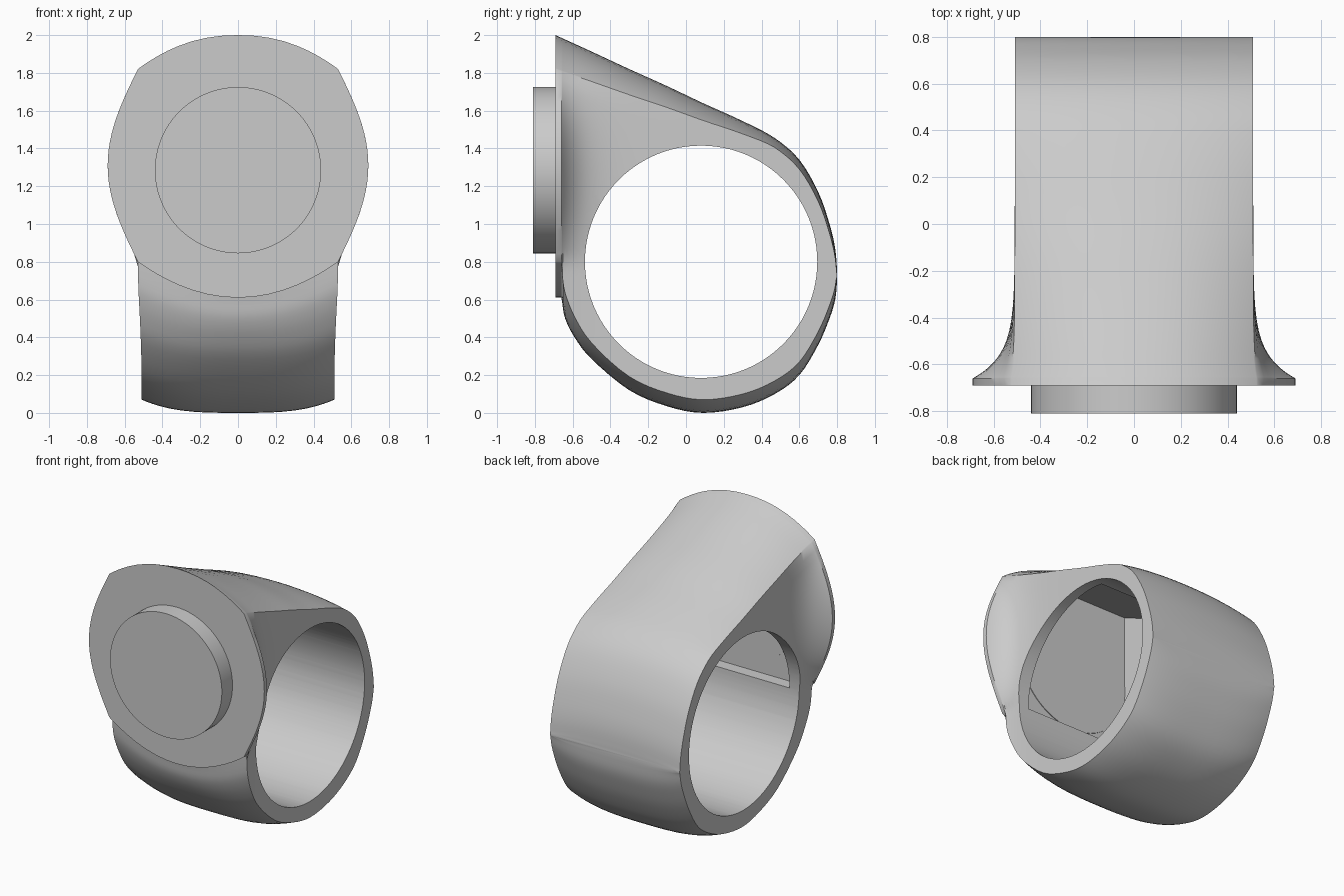
import bpy, bmesh, math
from mathutils import Vector, Matrix

if "Cube" in bpy.data.objects:
    bpy.data.objects.remove(bpy.data.objects["Cube"])

metal = bpy.data.materials.new("grey_metal")
metal.use_nodes = True
metal.diffuse_color = (0.6, 0.6, 0.6, 1)
metal.node_tree.nodes["Principled BSDF"].inputs["Base Color"].default_value = (0.6, 0.6, 0.6, 1)

HOLE_Y, HOLE_Z, HOLE_R = 0.08, 0.8, 0.615


def finish(name, bm):
    bmesh.ops.remove_doubles(bm, verts=bm.verts, dist=0.0005)
    bmesh.ops.recalc_face_normals(bm, faces=bm.faces)
    mesh = bpy.data.meshes.new(name)
    bm.to_mesh(mesh)
    bm.free()
    ob = bpy.data.objects.new(name, mesh)
    bpy.context.collection.objects.link(ob)
    mesh.materials.append(metal)
    return ob


def activate(ob):
    bpy.ops.object.select_all(action='DESELECT')
    ob.select_set(True)
    bpy.context.view_layer.objects.active = ob


def smooth(ob):
    activate(ob)
    bpy.ops.object.shade_smooth_by_angle(angle=math.radians(35))


def cylinder(name, radius, depth, centre, axis, sides=96):
    bm = bmesh.new()
    turn = Matrix.Rotation(math.pi / 2, 4, axis)
    bmesh.ops.create_cone(bm, cap_ends=True, segments=sides, radius1=radius, radius2=radius,
                          depth=depth, matrix=Matrix.Translation(centre) @ turn)
    return finish(name, bm)


def prism(name, outline, half_width):
    bm = bmesh.new()
    face = bm.faces.new([bm.verts.new((-half_width, y, z)) for y, z in outline])
    out = bmesh.ops.extrude_face_region(bm, geom=[face])
    bmesh.ops.translate(bm, vec=(2 * half_width, 0, 0),
                        verts=[v for v in out["geom"] if isinstance(v, bmesh.types.BMVert)])
    return finish(name, bm)


def cut(ob, cutter):
    cutter.hide_render = True
    mod = ob.modifiers.new("cut", 'BOOLEAN')
    mod.operation, mod.solver, mod.object = 'DIFFERENCE', 'EXACT', cutter
    activate(ob)
    bpy.ops.object.modifier_apply(modifier=mod.name)
    bpy.data.objects.remove(cutter)


def spline(points, steps):
    pts = [Vector(p) for p in points]
    pts = [pts[0]] + pts + [pts[-1]]
    out = []
    for a, b, c, d in zip(pts, pts[1:], pts[2:], pts[3:]):
        for i in range(steps):
            t = i / steps
            out.append(0.5 * (2 * b + (c - a) * t + (2 * a - 5 * b + 4 * c - d) * t * t
                              + (3 * b - a - 3 * c + d) * t ** 3))
    return out + [pts[-1]]


def section(y, top, bottom, lip):
    """Closed outline at depth y: crowned top and bottom, flared sides."""
    near = min(1, math.exp(-(y + 0.66) / 0.1))
    w = 0.51 + 0.02 * near
    height = top - bottom
    back = min(1, max(0, (y + 0.69) / 1.15))
    crown_top = min(0.18 - 0.13 * back, 0.4 * height)
    crown_bottom = min(0.19 if lip else 0.07 + 0.08 * near, 0.4 * height)
    power = 2 if lip else 2 + 1.2 * (1 - near)
    n, m = 20, 24
    xs = [w * math.sin(math.pi / 2 * (2 * i / n - 1)) for i in range(n + 1)]
    z_hi, z_lo = top - crown_top, bottom + crown_bottom

    def side(z):
        s = min(1, max(0, (z - 0.8) / 1.02))
        return w + 0.16 * near * math.sin(math.pi * s)

    zs = [z_lo + (z_hi - z_lo) * i / m for i in range(1, m)]
    ring = [(x, y, bottom + crown_bottom * abs(x / w) ** power) for x in xs]
    ring += [(side(z), y, z) for z in zs]
    ring += [(x, y, top - crown_top * abs(x / w) ** 2.2) for x in reversed(xs)]
    ring += [(-side(z), y, z) for z in reversed(zs)]
    return ring


# Band and head: depth, top height, bottom height
stations = [(-.655, 1.984, .58), (-.64, 1.977, .5), (-.59, 1.954, .4), (-.5, 1.913, .285),
            (-.3, 1.82, .12), (-.1, 1.73, .035), (.09, 1.64, 0), (.3, 1.545, .03),
            (.47, 1.455, .1), (.6, 1.34, .2), (.7, 1.17, .36), (.76, 1.0, .5),
            (.79, .87, .6), (.8, .75, .7)]
rings = [section(-0.69, 2.0, 0.61, True), section(-0.66, 1.986, 0.61, True)]
rings += [section(y, t, b, False) for y, t, b in spline(stations, 4)]

bm = bmesh.new()
loops = [[bm.verts.new(p) for p in ring] for ring in rings]
count = len(loops[0])
for a, b in zip(loops, loops[1:]):
    for i in range(count):
        j = (i + 1) % count
        bm.faces.new((a[i], a[j], b[j], b[i]))
bm.faces.new(loops[0])
bm.faces.new(loops[-1])
body = finish("ring_body", bm)

# Finger hole and hollow behind the face
cut(body, cylinder("hole_cutter", HOLE_R, 2, (0, HOLE_Y, HOLE_Z), 'Y'))
cut(body, prism("hollow_cutter", [(-.62, .8), (-.62, 1.84), (.2, 1.46), (.2, 1.1), (-.3, .8)], 0.44))
smooth(body)

# Raised round disc on the face
disc = cylinder("face_disc", 0.44, 0.195, (0, -0.7125, 1.285), 'X')
smooth(disc)
